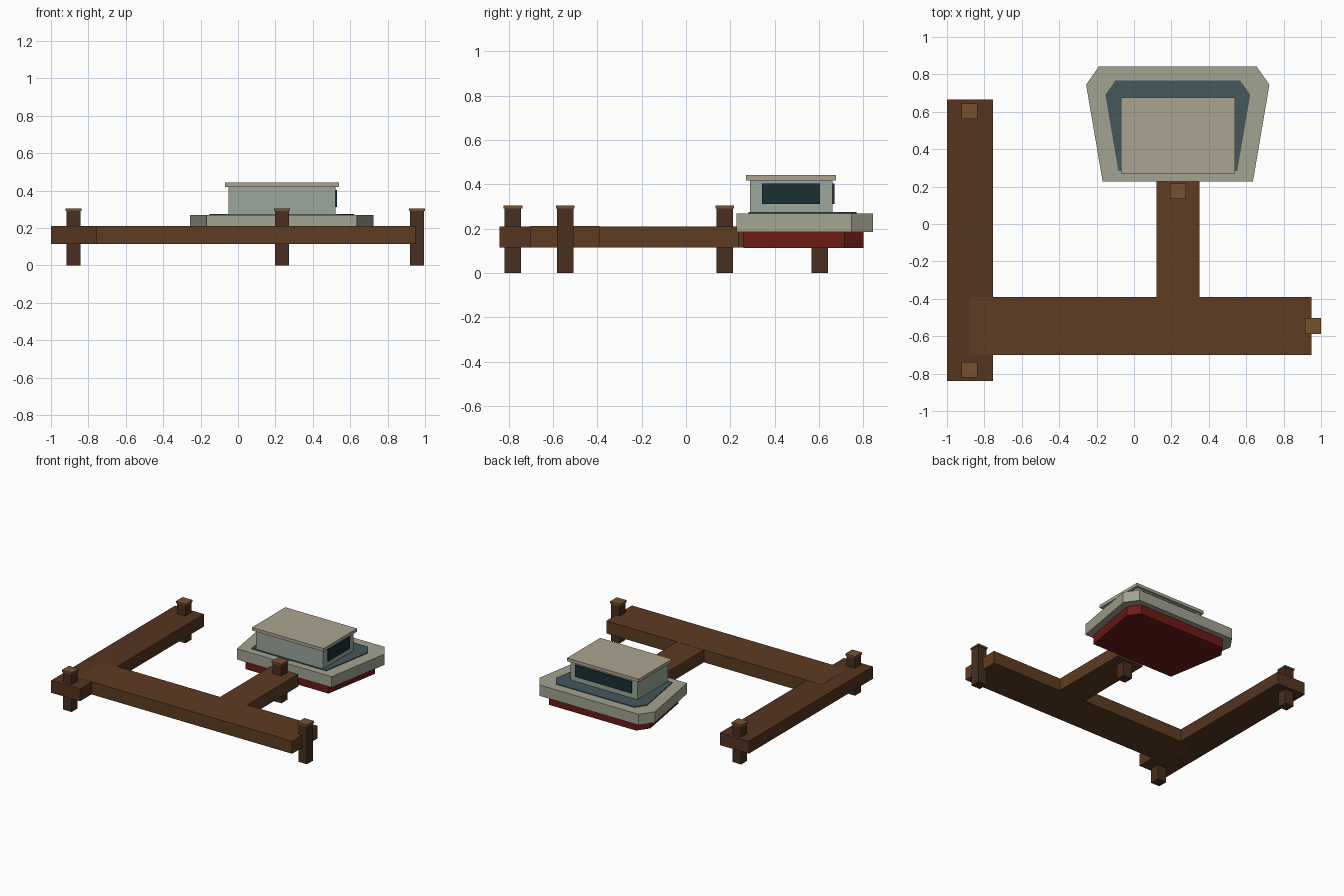
import bpy, bmesh

if "Cube" in bpy.data.objects:
    bpy.data.objects.remove(bpy.data.objects["Cube"])


def material(name, rgb):
    m = bpy.data.materials.new(name)
    m.diffuse_color = (*rgb, 1)
    m.use_nodes = True
    m.node_tree.nodes["Principled BSDF"].inputs["Base Color"].default_value = m.diffuse_color
    return m


PLANK = material("plank_brown", (0.11, 0.046, 0.016))
PLANK_DARK = material("plank_dark_brown", (0.09, 0.035, 0.014))
POST = material("post_brown", (0.065, 0.028, 0.013))
CAP = material("cap_brown", (0.18, 0.083, 0.028))
HULL = material("hull_grey", (0.36, 0.37, 0.28))
KEEL = material("keel_red", (0.15, 0.011, 0.008))
DECK = material("deck_blue_grey", (0.058, 0.095, 0.105))
CABIN = material("cabin_grey", (0.33, 0.39, 0.33))
ROOF = material("roof_tan", (0.41, 0.37, 0.28))
GLASS = material("window_dark", (0.009, 0.03, 0.036))


def prism(name, outline, z0, z1, mat):
    """Straight extrusion of a counter-clockwise outline from z0 to z1."""
    bm = bmesh.new()
    face = bm.faces.new([bm.verts.new((x, y, z0)) for x, y in outline])
    top = bmesh.ops.extrude_face_region(bm, geom=[face])["geom"]
    verts = [g for g in top if isinstance(g, bmesh.types.BMVert)]
    bmesh.ops.translate(bm, verts=verts, vec=(0, 0, z1 - z0))
    bmesh.ops.recalc_face_normals(bm, faces=bm.faces)
    mesh = bpy.data.meshes.new(name)
    bm.to_mesh(mesh)
    bm.free()
    mesh.materials.append(mat)
    obj = bpy.data.objects.new(name, mesh)
    bpy.context.collection.objects.link(obj)
    # extruding keeps the start face only when needed; every prism is closed
    return obj


def box(name, x0, x1, y0, y1, z0, z1, mat):
    return prism(name, [(x0, y0), (x1, y0), (x1, y1), (x0, y1)], z0, z1, mat)


# Jetty walkways
box("main_walkway", -0.88, 0.95, -0.70, -0.39, 0.114, 0.211, PLANK)
box("left_walkway", -1.0, -0.755, -0.84, 0.665, 0.115, 0.21, PLANK_DARK)
box("middle_walkway", 0.12, 0.35, -0.40, 0.237, 0.115, 0.21, PLANK)

# Mooring posts with caps
for i, (x, y) in enumerate([(-0.88, 0.603), (-0.88, -0.78), (0.235, 0.175), (0.957, -0.545)], 1):
    for part, r, z0, z1, mat in (("post", 0.037, 0, 0.29, POST), ("post_cap", 0.042, 0.29, 0.304, CAP)):
        box(f"{part}_{i}", x - r, x + r, y - r, y + r, z0, z1, mat)

# Boat layers share one outline, scaled about the boat's middle
HALF = [(0.402, -0.26), (0.49, 0.257), (0.421, 0.355)]
OUTLINE = HALF + [(-x, y) for x, y in reversed(HALF)]


def boat_layer(name, scale, z0, z1, mat):
    prism(name, [(0.234 + x * scale, 0.488 + y * scale) for x, y in OUTLINE], z0, z1, mat)


boat_layer("lower_hull", 0.88, 0.113, 0.185, KEEL)
boat_layer("upper_hull", 1.0, 0.185, 0.268, HULL)
boat_layer("deck", 0.79, 0.26, 0.274, DECK)

# Cabin, roof and windows
box("cabin", -0.05, 0.52, 0.288, 0.66, 0.27, 0.418, CABIN)
box("roof", -0.07, 0.54, 0.27, 0.675, 0.418, 0.442, ROOF)
box("side_window", 0.51, 0.529, 0.342, 0.604, 0.312, 0.403, GLASS)
box("back_window", -0.005, 0.475, 0.65, 0.669, 0.312, 0.403, GLASS)
